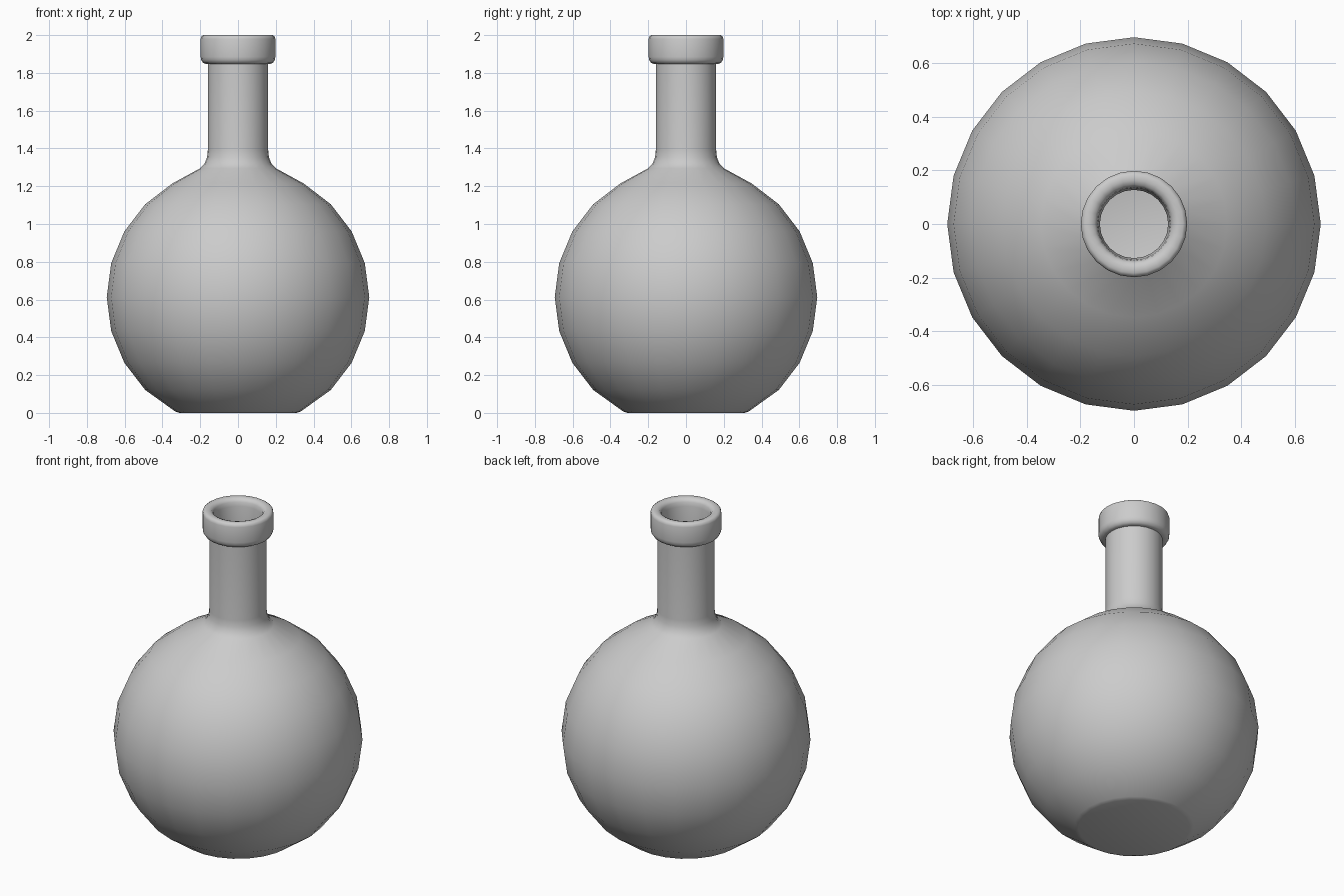
import bpy, bmesh, math

if "Cube" in bpy.data.objects:
    bpy.data.objects.remove(bpy.data.objects["Cube"])

SEG = 24
CZ, R, WALL = 0.613, 0.695, 0.03


def arc(radius, degrees):
    return [(radius * math.cos(math.radians(d)), CZ + radius * math.sin(math.radians(d)))
            for d in degrees]


def lathe(name, profile):
    """Revolve an (r, z) profile around z; r = 0 ends become poles."""
    bm = bmesh.new()
    rings = []
    for r, z in profile:
        if r == 0:
            rings.append([bm.verts.new((0, 0, z))] * SEG)
        else:
            rings.append([bm.verts.new((r * math.cos(2 * math.pi * i / SEG),
                                        r * math.sin(2 * math.pi * i / SEG), z))
                          for i in range(SEG)])
    for a, b in zip(rings, rings[1:]):
        for i in range(SEG):
            j = (i + 1) % SEG
            bm.faces.new(dict.fromkeys((a[i], a[j], b[j], b[i])))
    bmesh.ops.recalc_face_normals(bm, faces=bm.faces)
    mesh = bpy.data.meshes.new(name)
    bm.to_mesh(mesh)
    bm.free()
    obj = bpy.data.objects.new(name, mesh)
    bpy.context.collection.objects.link(obj)
    bpy.context.view_layer.objects.active = obj
    obj.select_set(True)
    bpy.ops.object.shade_smooth_by_angle(angle=math.radians(50))
    obj.select_set(False)
    return obj


# Outside: flat base, round bulb, flared shoulder, straight neck
outer = [(0, 0), (0.31, 0), (0.333, 0.008)]
outer += arc(R, range(-45, 61, 15))
outer += [(0.2, 1.295), (0.178, 1.318), (0.164, 1.352), (0.16, 1.39), (0.16, 1.847)]

# Rolled lip
lip = [(0.172, 1.848), (0.185, 1.853), (0.195, 1.868), (0.198, 1.885),
       (0.198, 1.98), (0.194, 1.993), (0.183, 2.0), (0.163, 2.0),
       (0.147, 1.994), (0.138, 1.98), (0.134, 1.955)]

# Inside: neck bore, hollow bulb, flat floor
inner = [(0.127, 1.85), (0.127, 1.38), (0.135, 1.33), (0.17, 1.28)]
inner += arc(R - WALL, range(60, -46, -15))
inner += [(0.31, WALL), (0, WALL)]

lathe("flask", outer + lip + inner)
